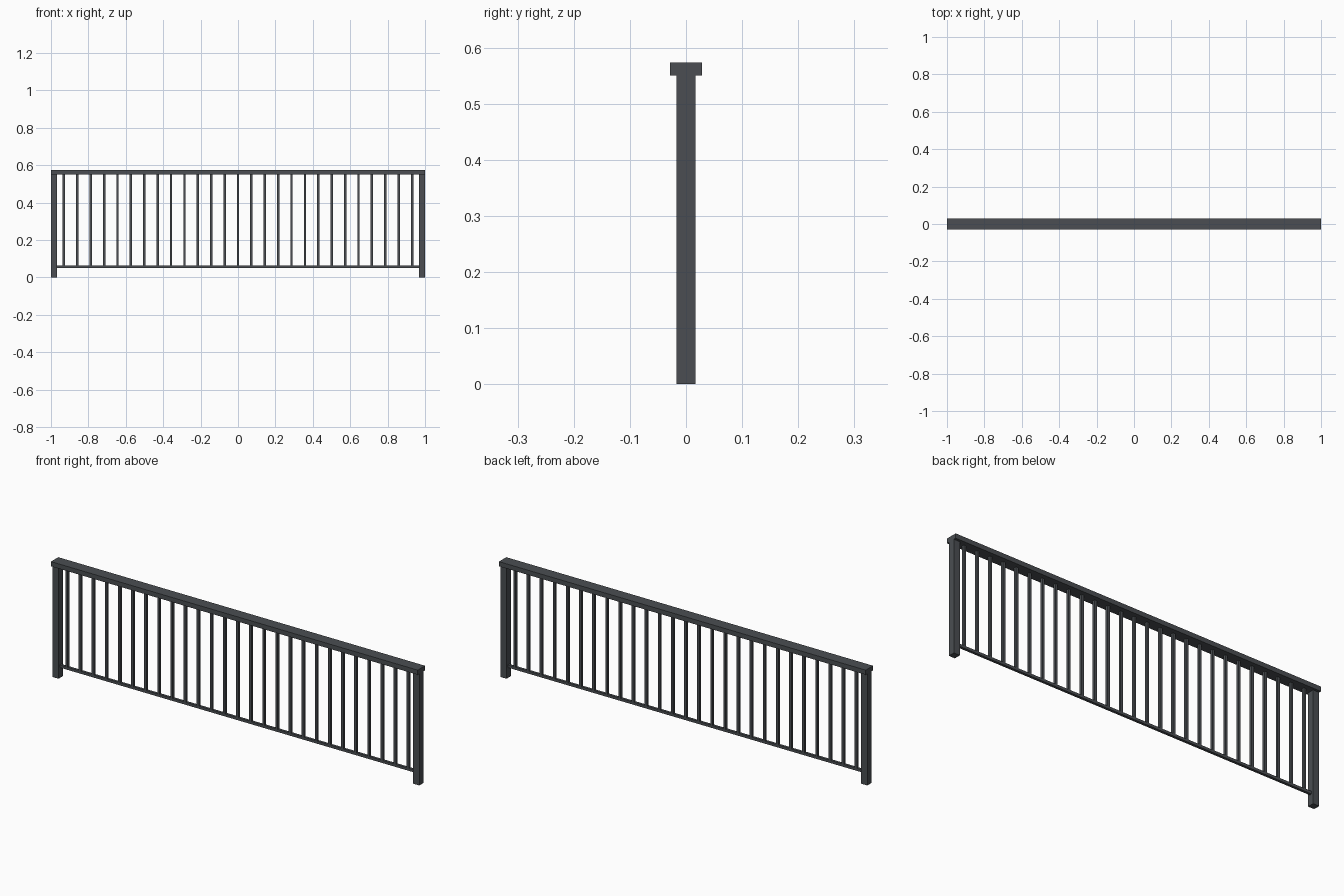
import bpy

default = bpy.data.objects.get("Cube")
if default:
    bpy.data.objects.remove(default, do_unlink=True)

# Dark painted metal
COLOR = (0.069, 0.076, 0.084, 1)
metal = bpy.data.materials.new("charcoal_metal")
metal.use_nodes = True
metal.diffuse_color = COLOR
metal.node_tree.nodes["Principled BSDF"].inputs["Base Color"].default_value = COLOR

POST = 0.033
BAR = 0.0125
RAIL_BOTTOM, RAIL_TOP = 0.55, 0.573
LOW_BOTTOM, LOW_TOP = 0.051, 0.064


def box(name, x, width, depth, z0, z1):
    """Box centred on y = 0, spanning z0 to z1."""
    bpy.ops.mesh.primitive_cube_add(size=1, location=(x, 0, (z0 + z1) / 2))
    obj = bpy.context.object
    obj.name = name
    obj.scale = (width, depth, z1 - z0)
    bpy.ops.object.transform_apply(location=False, rotation=False, scale=True)
    obj.data.materials.append(metal)
    return obj


# Handrail and bottom rail
box("handrail", 0, 2, 0.057, RAIL_BOTTOM, RAIL_TOP)
box("bottom_rail", 0, 2 - 2 * POST, BAR, LOW_BOTTOM, LOW_TOP)

# End posts
for side, sign in (("left", 1), ("right", -1)):
    box(f"{side}_post", sign * (1 - POST / 2), POST, POST, 0, RAIL_BOTTOM)

# Evenly spaced square balusters
COUNT, SPACING = 27, 0.0716
for i in range(COUNT):
    x = (i - (COUNT - 1) / 2) * SPACING
    box(f"baluster_{i + 1}", x, BAR, BAR, LOW_TOP, RAIL_BOTTOM)
